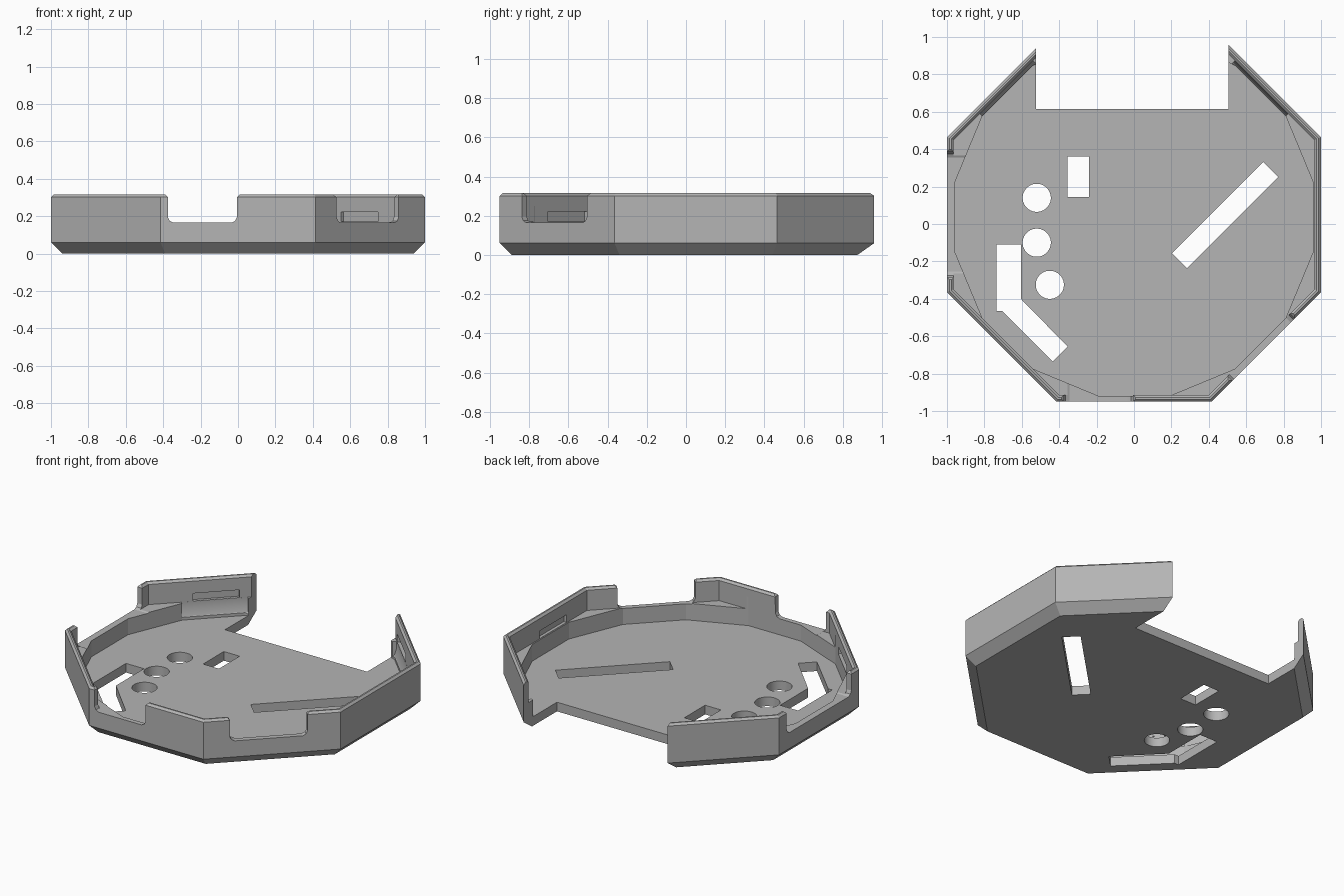
import bpy, bmesh
from math import sin, cos, pi, radians
from mathutils import Matrix, Vector

cube = bpy.data.objects.get("Cube")
if cube:
    bpy.data.objects.remove(cube, do_unlink=True)

CY = 0.05            # centre of the octagon along y
FLOOR, SHELF, SILL, TOP = 0.06, 0.17, 0.165, 0.315

grey = bpy.data.materials.new("light_grey_plastic")
grey.use_nodes = True
colour = (0.46, 0.46, 0.46, 1)
grey.diffuse_color = colour
grey.node_tree.nodes["Principled BSDF"].inputs["Base Color"].default_value = colour


def loft(name, rings):
    """Closed solid from stacked rings of points."""
    bm = bmesh.new()
    loops = [[bm.verts.new(p) for p in ring] for ring in rings]
    n = len(loops[0])
    for a, b in zip(loops, loops[1:]):
        for i in range(n):
            j = (i + 1) % n
            bm.faces.new((a[i], a[j], b[j], b[i]))
    bm.faces.new(loops[0][::-1])
    bm.faces.new(loops[-1])
    bmesh.ops.recalc_face_normals(bm, faces=bm.faces)
    mesh = bpy.data.meshes.new(name)
    bm.to_mesh(mesh)
    bm.free()
    obj = bpy.data.objects.new(name, mesh)
    bpy.context.scene.collection.objects.link(obj)
    mesh.materials.append(grey)
    return obj


def ngon(sides, apothem, z, cx=0, cy=CY):
    r = apothem / cos(pi / sides)
    return [(cx + r * cos((2 * i + 1) * pi / sides),
             cy + r * sin((2 * i + 1) * pi / sides), z) for i in range(sides)]


def prism(name, outline, low, high, frame=Matrix.Identity(4)):
    return loft(name, [[frame @ Vector((x, y, z)) for x, y in outline]
                       for z in (low, high)])


def frame(x, y, z):
    m = Matrix((x, y, z)).transposed().to_4x4()
    m.translation = (0, CY, 0)
    return m


def wall_frame(angle):
    """Outline is (along wall, up), depth is outward."""
    a = radians(angle)
    return frame((-sin(a), cos(a), 0), (0, 0, 1), (cos(a), sin(a), 0))


def section_frame(angle):
    """Outline is (outward, up), depth is along the wall."""
    a = radians(angle)
    return frame((cos(a), sin(a), 0), (0, 0, 1), (sin(a), -cos(a), 0))


def box(x0, x1, y0, y1):
    return [(x0, y0), (x1, y0), (x1, y1), (x0, y1)]


def cut(body, cutter):
    cutter.hide_render = True
    mod = body.modifiers.new("cut", 'BOOLEAN')
    mod.operation, mod.solver, mod.object = 'DIFFERENCE', 'EXACT', cutter
    bpy.context.view_layer.objects.active = body
    bpy.ops.object.modifier_apply(modifier=mod.name)
    bpy.data.objects.remove(cutter, do_unlink=True)


# Octagonal tray with a chamfered base and rim
tray = loft("octagonal_tray", [ngon(8, r, z) for r, z in
            ((0.94, 0), (1, FLOOR), (1, 0.302), (0.987, TOP))])

# Upper octagonal cavity, then the round pocket down to the floor
cut(tray, loft("cavity", [ngon(8, r, z) for r, z in
    ((0.964, SHELF), (0.964, 0.302), (0.99, 0.328))]))
cut(tray, loft("pocket", [ngon(16, 0.956, z, 0, 0.037) for z in (FLOOR, 0.25)]))

# Sloped fillets at the two back diagonal walls
slope = [(0.9, FLOOR), (0.93, FLOOR), (0.95, 0.082), (0.9635, 0.125),
         (0.9635, 0.25), (0.9, 0.25)]
for angle in (45, 135):
    cut(tray, prism("slope", slope, -0.2, 0.2, section_frame(angle)))

# Back opening
cut(tray, prism("back_opening", box(-0.525, 0.505, 0.615, 1.3), -0.1, 0.6))

# Wall notches: angle, centre along wall, half width
for angle, mid, half in ((270, -0.19, 0.185), (315, -0.02, 0.235), (180, 0, 0.335)):
    side = [(half - 0.03, SILL), (half - 0.01, SILL + 0.01), (half, SILL + 0.03),
            (half, 0.302), (half + 0.03, 0.332)]
    outline = [(mid + t, z) for t, z in side]
    outline += [(mid - t, z) for t, z in reversed(side)]
    cut(tray, prism("notch", outline, 0.8, 1.2, wall_frame(angle)))

# Latch recesses inside the solid walls
for angle, mid in ((0, -0.05), (45, 0.045), (135, -0.01), (225, -0.04)):
    cut(tray, prism("recess", box(mid - 0.14, mid + 0.14, 0.172, 0.222),
                    0.9, 0.984, wall_frame(angle)))

# Floor holes
for x, y in ((-0.52, 0.14), (-0.52, -0.1), (-0.45, -0.325)):
    cut(tray, loft("round_hole", [ngon(32, 0.075, z, x, y) for z in (-0.1, 0.12)]))
cut(tray, prism("small_slot", box(-0.355, -0.24, 0.145, 0.36), -0.1, 0.12))
cut(tray, prism("long_slot", box(-0.345, 0.345, -0.056, 0.056), -0.1, 0.12,
                Matrix.Translation((0.487, 0.047, 0)) @ Matrix.Rotation(pi / 4, 4, 'Z')))
bent = [(-0.735, -0.11), (-0.735, -0.465), (-0.705, -0.465), (-0.435, -0.735),
        (-0.355, -0.655), (-0.605, -0.4), (-0.605, -0.11)]
cut(tray, prism("bent_slot", bent, -0.1, 0.12))

# Smooth only the gentle curves
bpy.ops.object.select_all(action='DESELECT')
tray.select_set(True)
bpy.context.view_layer.objects.active = tray
bpy.ops.object.shade_smooth_by_angle(angle=radians(20))
